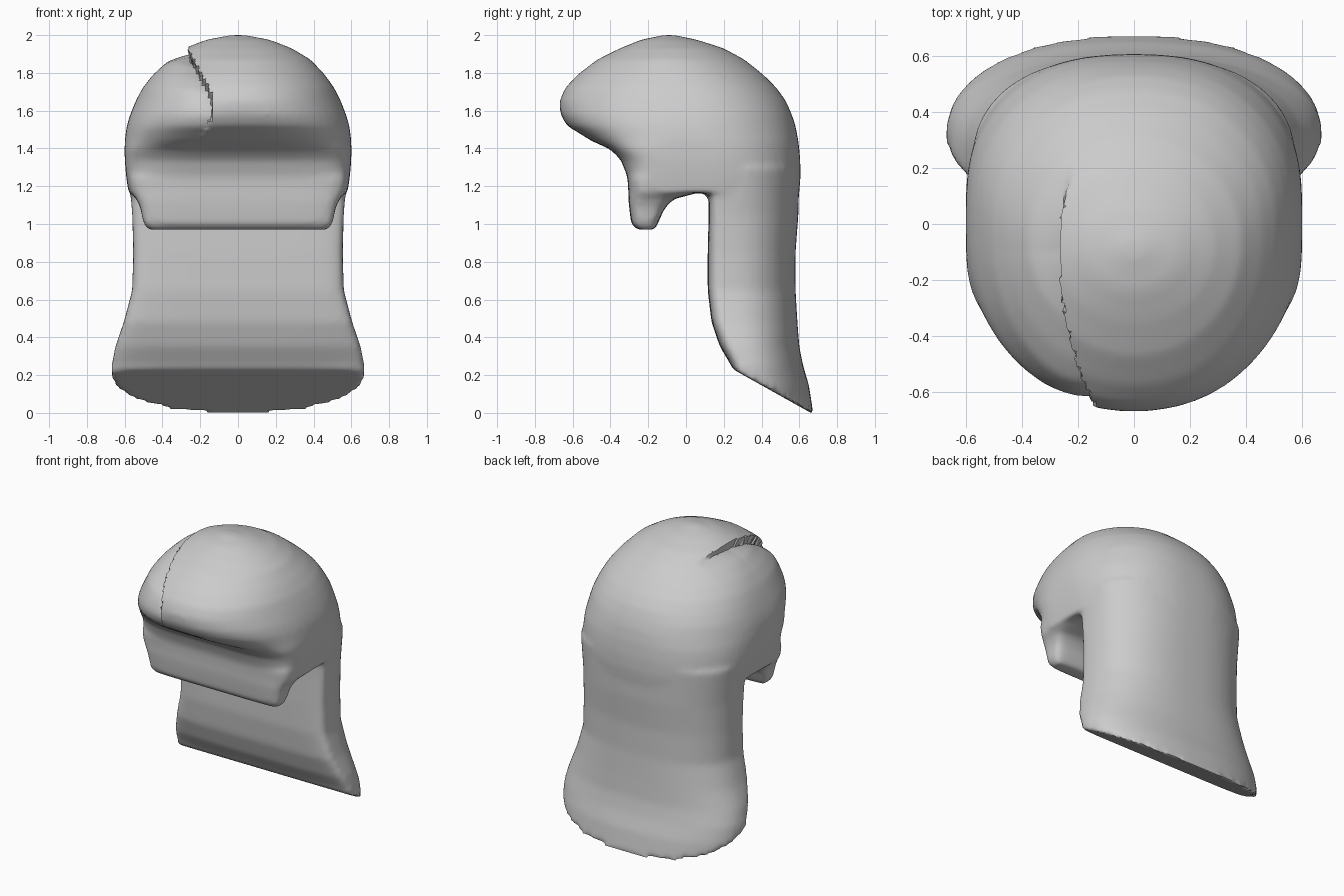
import bpy, bmesh, math
from mathutils import Vector

cube = bpy.data.objects.get("Cube")
if cube:
    bpy.data.objects.remove(cube, do_unlink=True)

SIDES = 64


def power(v, n):
    return math.copysign(abs(v) ** (2 / n), v)


def loft(bm, rows):
    """Skin horizontal rings: z, front y, back y, widest y, half width, front and back squareness."""
    rings = []
    for z, front, back, mid, half, nf, nb in rows:
        ring = []
        for i in range(SIDES):
            a = 2 * math.pi * i / SIDES
            c, s = math.cos(a), math.sin(a)
            n, depth = (nb, back - mid) if s >= 0 else (nf, mid - front)
            ring.append(bm.verts.new((half * power(c, n), mid + depth * power(s, n), z)))
        rings.append(ring)
    for low, high in zip(rings, rings[1:]):
        for i in range(SIDES):
            j = (i + 1) % SIDES
            bm.faces.new((low[i], low[j], high[j], high[i]))
    bm.faces.new(rings[0][::-1])
    bm.faces.new(rings[-1])


bm = bmesh.new()

# Back hair hanging to the neck, flared and cut at a slant
loft(bm, [
    (-0.1, 0.26, 0.69, 0.32, 0.66, 5, 2.3),
    (0.15, 0.26, 0.65, 0.32, 0.67, 5, 2.3),
    (0.25, 0.24, 0.62, 0.31, 0.67, 5, 2.3),
    (0.35, 0.18, 0.6, 0.28, 0.65, 5, 2.3),
    (0.48, 0.135, 0.59, 0.24, 0.605, 6, 2.4),
    (0.65, 0.115, 0.58, 0.22, 0.56, 6, 2.4),
    (0.85, 0.115, 0.58, 0.22, 0.555, 6, 2.4),
    (1.05, 0.12, 0.595, 0.2, 0.56, 6, 2.4),
    (1.3, 0.12, 0.6, 0.2, 0.58, 6, 2.4),
])
bmesh.ops.bisect_plane(bm, geom=bm.verts[:] + bm.edges[:] + bm.faces[:],
                       plane_co=(0, 0.67, -0.005), plane_no=(0, -0.56, -1), clear_outer=True)
bmesh.ops.holes_fill(bm, edges=[e for e in bm.edges if e.is_boundary])

# Straight fringe band, thickening upward into the ear arch
loft(bm, [
    (0.97, -0.26, -0.165, -0.21, 0.475, 6, 6),
    (1.0, -0.29, -0.15, -0.21, 0.5, 6, 6),
    (1.08, -0.3, -0.115, -0.2, 0.515, 6, 6),
    (1.13, -0.305, -0.07, -0.18, 0.535, 6, 6),
    (1.17, -0.305, 0.08, -0.1, 0.57, 6, 6),
    (1.25, -0.31, 0.12, -0.1, 0.58, 6, 6),
])

# Rounded crown with the overhanging front
loft(bm, [
    (1.165, -0.3, 0.6, 0.1, 0.58, 6, 2.4),
    (1.25, -0.31, 0.607, 0.1, 0.592, 6, 2.4),
    (1.34, -0.345, 0.605, 0.07, 0.6, 5, 2.4),
    (1.395, -0.4, 0.6, 0.05, 0.6, 4.5, 2.4),
    (1.44, -0.5, 0.595, 0.02, 0.6, 3, 2.4),
    (1.52, -0.63, 0.58, 0, 0.59, 2.4, 2.3),
    (1.58, -0.665, 0.56, 0, 0.572, 2.3, 2.3),
    (1.65, -0.67, 0.53, 0, 0.545, 2.2, 2.2),
    (1.72, -0.64, 0.48, -0.02, 0.51, 2.2, 2.2),
    (1.79, -0.575, 0.41, -0.04, 0.46, 2.1, 2.1),
    (1.87, -0.47, 0.31, -0.07, 0.385, 2, 2),
    (1.93, -0.35, 0.2, -0.08, 0.285, 2, 2),
    (1.975, -0.24, 0.06, -0.09, 0.17, 2, 2),
    (2.0, -0.12, -0.06, -0.09, 0.04, 2, 2),
])
bmesh.ops.recalc_face_normals(bm, faces=bm.faces)

mesh = bpy.data.meshes.new("hair")
bm.to_mesh(mesh)
bm.free()
hair = bpy.data.objects.new("hair", mesh)
bpy.context.collection.objects.link(hair)
bpy.context.view_layer.objects.active = hair
hair.select_set(True)

# Fuse the masses and soften the joins
remesh = hair.modifiers.new("fuse", 'REMESH')
remesh.mode = 'VOXEL'
remesh.voxel_size = 0.018
smooth = hair.modifiers.new("soften", 'SMOOTH')
smooth.factor = 0.5
smooth.iterations = 8
for name in ("fuse", "soften"):
    bpy.ops.object.modifier_apply(modifier=name)

# Parting: the side lock sinks beneath the main lobe along a curved line
bm = bmesh.new()
bm.from_mesh(hair.data)
centre = Vector((0, -0.05, 1.4))
for v in bm.verts:
    x, y, z = v.co
    if z < 1.45 or y > 0.2:
        continue
    line = -0.27 + 0.5 * max(0, -0.15 - y) ** 2 + 0.5 * max(0, y + 0.1) ** 2
    gap = line - x
    if gap > 0:
        fade = min(1, (0.2 - y) / 0.3) * min(1, (z - 1.45) / 0.2)
        v.co -= (v.co - centre).normalized() * 0.06 * fade * math.exp(-gap / 0.1)
bm.to_mesh(hair.data)
bm.free()

grey = bpy.data.materials.new("light_grey")
grey.use_nodes = True
colour = (0.6, 0.6, 0.6, 1)
grey.diffuse_color = colour
grey.node_tree.nodes["Principled BSDF"].inputs["Base Color"].default_value = colour
hair.data.materials.clear()
hair.data.materials.append(grey)
for p in hair.data.polygons:
    p.material_index = 0
bpy.ops.object.shade_smooth_by_angle(angle=math.radians(50))
